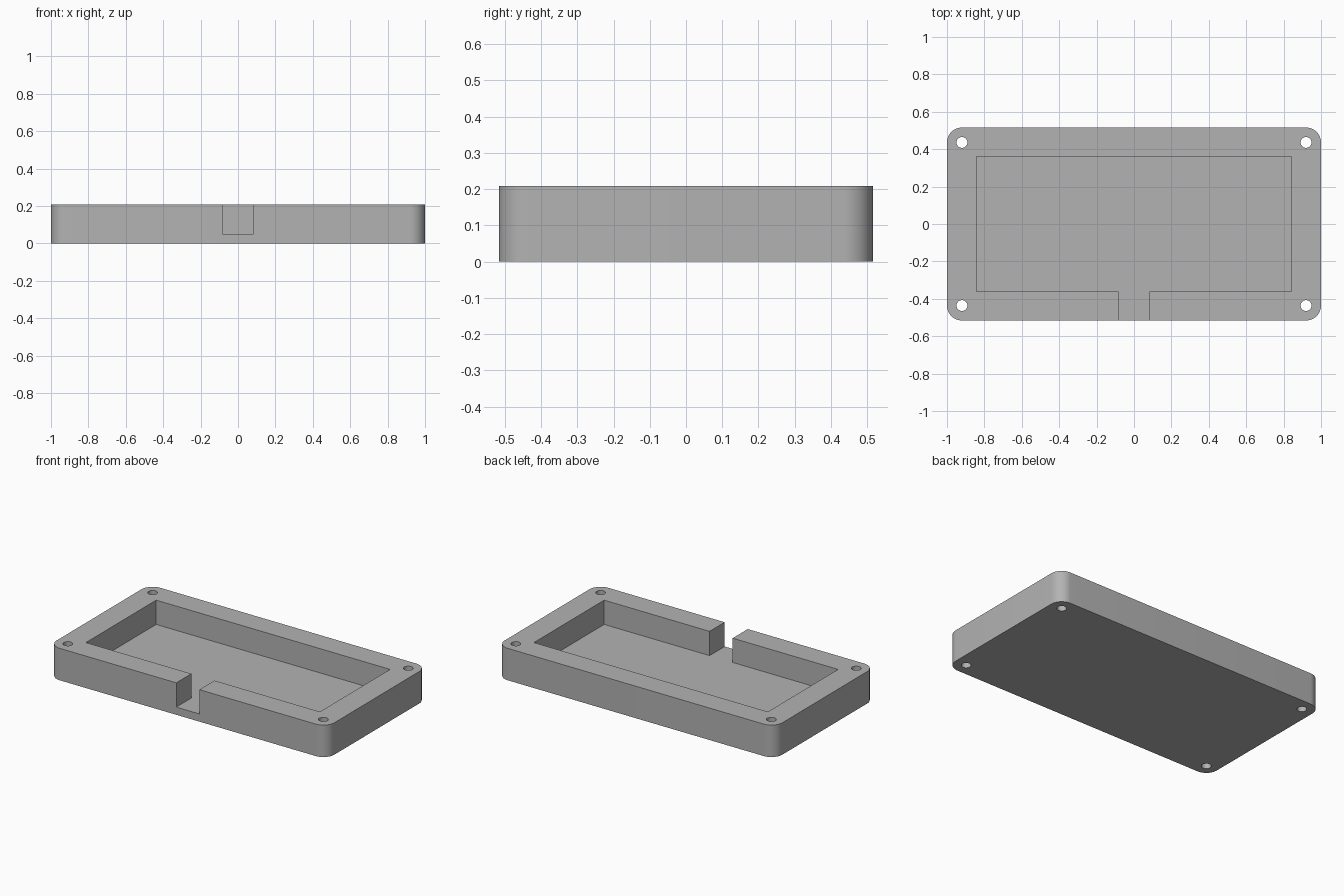
import bpy
import bmesh
from math import cos, sin, pi, radians

if "Cube" in bpy.data.objects:
    bpy.data.objects.remove(bpy.data.objects["Cube"], do_unlink=True)

HALF_X, HALF_Y, HEIGHT = 1.0, 0.516, 0.208
CORNER, HOLE = 0.08, 0.029
FLOOR = 0.05
CAVITY_X, CAVITY_Y, NOTCH_X = 0.842, 0.361, 0.083
HOLE_X, HOLE_Y = HALF_X - CORNER, HALF_Y - CORNER

grey = bpy.data.materials.new("plain grey")
grey.use_nodes = True
colour = (0.45, 0.45, 0.45, 1)
grey.diffuse_color = colour
grey.node_tree.nodes["Principled BSDF"].inputs["Base Color"].default_value = colour


def prism(name, outline, bottom, top):
    """Extrude a flat outline upward into a solid."""
    bm = bmesh.new()
    face = bm.faces.new([bm.verts.new((x, y, bottom)) for x, y in outline])
    moved = bmesh.ops.extrude_face_region(bm, geom=[face])["geom"]
    bmesh.ops.translate(bm, vec=(0, 0, top - bottom),
                        verts=[v for v in moved if isinstance(v, bmesh.types.BMVert)])
    bmesh.ops.recalc_face_normals(bm, faces=bm.faces)
    mesh = bpy.data.meshes.new(name)
    bm.to_mesh(mesh)
    bm.free()
    mesh.materials.append(grey)
    obj = bpy.data.objects.new(name, mesh)
    bpy.context.collection.objects.link(obj)
    return obj


def arc(cx, cy, radius, start, sweep, steps):
    return [(cx + radius * cos(start + sweep * i / steps),
             cy + radius * sin(start + sweep * i / steps)) for i in range(steps + 1)]


# Block with rounded vertical corners
outline = []
for k, (sx, sy) in enumerate([(1, 1), (-1, 1), (-1, -1), (1, -1)]):
    outline += arc(sx * HOLE_X, sy * HOLE_Y, CORNER, k * pi / 2, pi / 2, 12)
tray = prism("tray", outline, 0, HEIGHT)

# Cutter for the cavity and the front cable slot, as one outline
front = -HALF_Y - 0.1
pocket = [(CAVITY_X, CAVITY_Y), (-CAVITY_X, CAVITY_Y), (-CAVITY_X, -CAVITY_Y),
          (-NOTCH_X, -CAVITY_Y), (-NOTCH_X, front), (NOTCH_X, front),
          (NOTCH_X, -CAVITY_Y), (CAVITY_X, -CAVITY_Y)]
cutters = [prism("pocket_cutter", pocket, FLOOR, HEIGHT + 0.1)]

# Cutters for the screw holes through the corners
for sx in (-1, 1):
    for sy in (-1, 1):
        ring = arc(sx * HOLE_X, sy * HOLE_Y, HOLE, 0, 2 * pi, 32)[:-1]
        cutters.append(prism("screw_hole_cutter", ring, -0.1, HEIGHT + 0.1))

# Cut, then apply so that the helpers can go
bpy.ops.object.select_all(action="DESELECT")
bpy.context.view_layer.objects.active = tray
tray.select_set(True)
for cutter in cutters:
    cutter.hide_render = True
    cut = tray.modifiers.new("cut", "BOOLEAN")
    cut.operation = "DIFFERENCE"
    cut.solver = "EXACT"
    cut.object = cutter
    bpy.ops.object.modifier_apply(modifier=cut.name)
    bpy.data.objects.remove(cutter, do_unlink=True)

bpy.ops.object.shade_smooth_by_angle(angle=radians(30))
